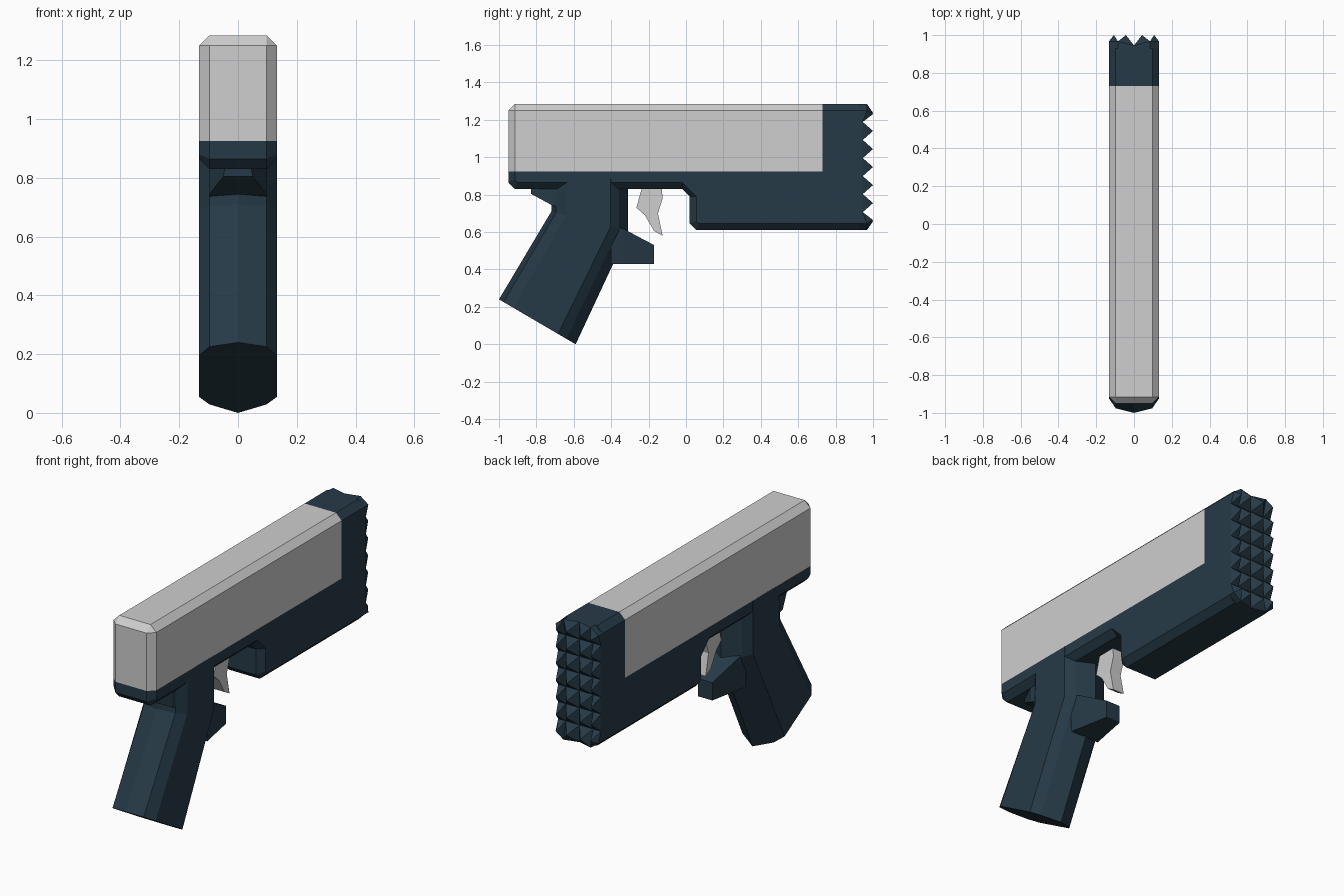
import bpy, bmesh

if "Cube" in bpy.data.objects:
    bpy.data.objects.remove(bpy.data.objects["Cube"])


def material(name, rgb):
    m = bpy.data.materials.new(name)
    m.use_nodes = True
    m.diffuse_color = (*rgb, 1)
    m.node_tree.nodes["Principled BSDF"].inputs["Base Color"].default_value = (*rgb, 1)
    return m


GREY = material("light grey", (0.62, 0.62, 0.62))
NAVY = material("dark navy", (0.019, 0.042, 0.062))
W, FLAT = 0.133, 0.097       # half width, and half width of the flat inside the chamfers


def finish(name, bm, mat):
    bmesh.ops.remove_doubles(bm, verts=bm.verts, dist=0.0005)
    bmesh.ops.recalc_face_normals(bm, faces=bm.faces)
    mesh = bpy.data.meshes.new(name)
    bm.to_mesh(mesh)
    bm.free()
    mesh.materials.append(mat)
    obj = bpy.data.objects.new(name, mesh)
    bpy.context.collection.objects.link(obj)
    return obj


def loft(name, rings, mat):
    """Skin rings of equal point count and cap both ends."""
    bm = bmesh.new()
    vs = [[bm.verts.new(p) for p in ring] for ring in rings]
    n = len(vs[0])
    for a, b in zip(vs, vs[1:]):
        for i in range(n):
            j = (i + 1) % n
            bm.faces.new((a[i], a[j], b[j], b[i]))
    bm.faces.new(vs[0])
    bm.faces.new(vs[-1])
    return finish(name, bm, mat)


def side_profile(name, outer, inner, mat, flat=FLAT, wide=W):
    """Extrude a (y, z) profile across x, with its rim chamfered to the inner profile."""
    spans = [(-wide, inner), (-flat, outer), (flat, outer), (wide, inner)]
    return loft(name, [[(x, y, z) for y, z in prof] for x, prof in spans], mat)


# Upper slide
side_profile("slide",
             [(-.95, .925), (.73, .925), (.73, 1.285), (-.915, 1.285), (-.95, 1.25)],
             [(-.915, .925), (.73, .925), (.73, 1.25), (-.915, 1.25), (-.915, 1.25)], GREY)

# Lower frame with the deep block
side_profile("frame",
             [(-.95, .925), (-.95, .865), (-.915, .83), (-.02, .83), (.02, .79), (.02, .645),
              (.055, .61), (.93, .61), (.93, 1.285), (.73, 1.285), (.73, .925)],
             [(-.915, .925), (-.915, .88), (-.9, .865), (-.02, .865), (.055, .79), (.055, .66),
              (.07, .645), (.93, .645), (.93, 1.25), (.73, 1.25), (.73, .925)], NAVY)

# Spiked end: a grid of small pyramids with a skirt back to the frame
ROWS, LOW, HIGH = 7, .61, 1.285
columns = [-W, -.085, 0, .085, W]
bm = bmesh.new()
grid = []
for r in range(ROWS + 1):
    line = []
    for x in columns:
        z = LOW + (HIGH - LOW) * r / ROWS
        end = r in (0, ROWS)
        if abs(x) == W:
            z = min(max(z, LOW + .035), HIGH - .035)
        y = .967 if end and x else .945
        line.append(bm.verts.new((x, y, z)))
    grid.append(line)
cells = [bm.faces.new((grid[r][c], grid[r][c + 1], grid[r + 1][c + 1], grid[r + 1][c]))
         for r in range(ROWS) for c in range(len(columns) - 1)]
rim = [e for e in bm.edges if e.is_boundary]
skirt = bmesh.ops.extrude_edge_only(bm, edges=rim)["geom"]
for v in skirt:
    if isinstance(v, bmesh.types.BMVert):
        v.co.y = .925
for v in bmesh.ops.poke(bm, faces=cells)["verts"]:
    v.co.y = 1.0
finish("spiked_end", bm, NAVY)


# Raked grip with a faceted cross-section
def grip_ring(back, front):
    half = [(0, 0), (FLAT, .06), (W + .0005, .19), (W + .0005, .77), (FLAT, .88), (0, 1)]
    section = half + [(-x, t) for x, t in reversed(half[1:-1])]
    return [(x, back[0] + (front[0] - back[0]) * t, back[1] + (front[1] - back[1]) * t)
            for x, t in section]


loft("grip", [grip_ring((-1, .24), (-.59, 0)),
              grip_ring((-.72, .71), (-.31, .6)),
              grip_ring((-.71, .925), (-.31, .925))], NAVY)


# Tapered parts, as rectangles along y: (y, low z, high z, low half width, high half width)
def tapered(name, stations, mat):
    loft(name, [[(-a, y, lo), (a, y, lo), (b, y, hi), (-b, y, hi)]
                for y, lo, hi, a, b in stations], mat)


tapered("grip_tang", [(-.83, .805, .835, .05, .045), (-.72, .745, .84, FLAT, FLAT),
                      (-.64, .72, .84, FLAT, FLAT)], NAVY)
tapered("guard_stub", [(-.4, .43, .64, .09, FLAT), (-.33, .43, .615, .075, .09),
                       (-.17, .43, .53, .045, .045)], NAVY)

# Trigger
trigger = [(-.235, .84), (-.265, .73), (-.22, .69), (-.17, .605), (-.125, .58),
           (-.15, .7), (-.125, .78), (-.13, .84)]
side_profile("trigger", trigger, trigger, GREY, flat=.02, wide=.035)
